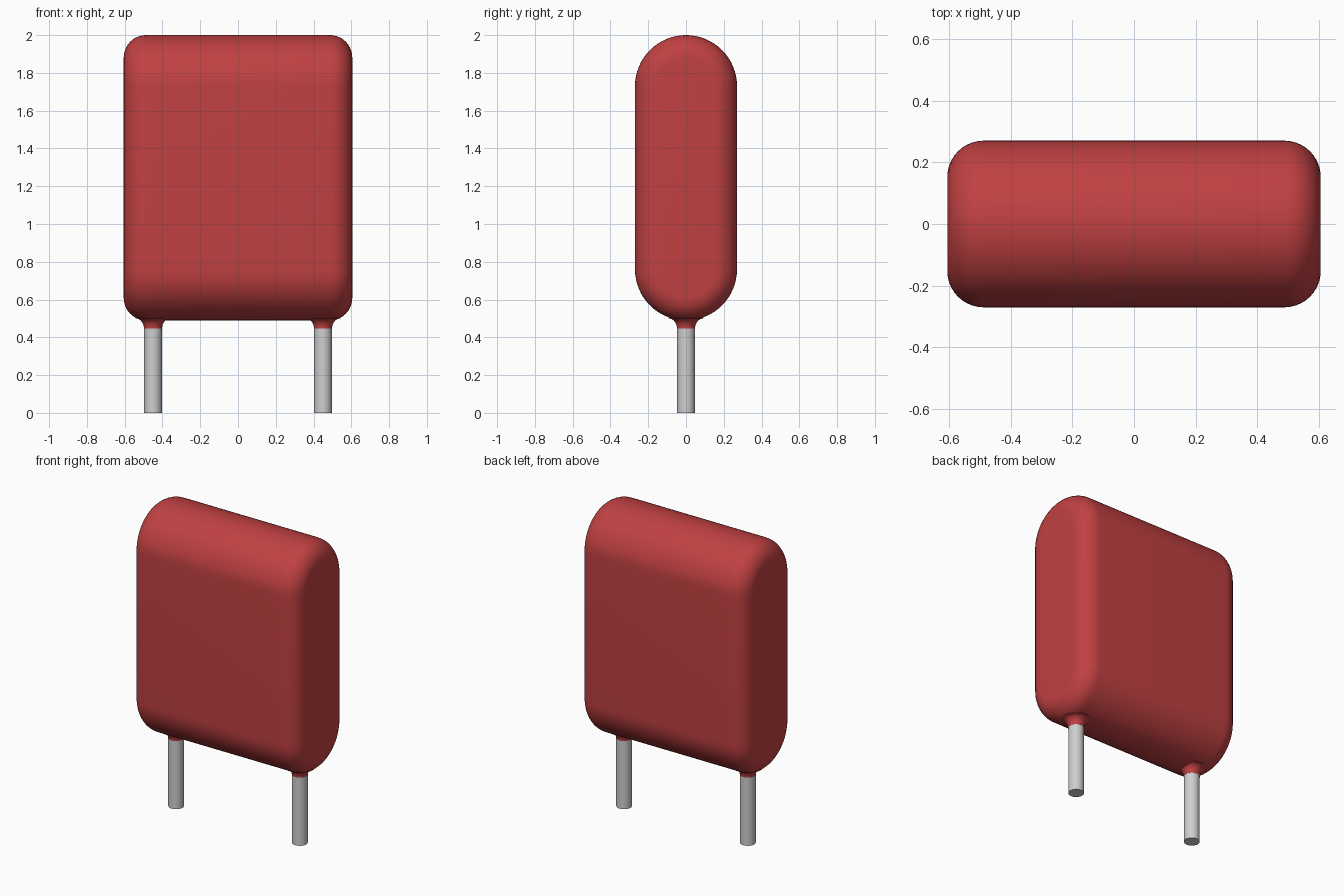
import bpy, bmesh
from math import sin, cos, pi, radians

cube = bpy.data.objects.get("Cube")
if cube:
    bpy.data.objects.remove(cube, do_unlink=True)


def material(name, rgb):
    m = bpy.data.materials.new(name)
    m.use_nodes = True
    m.diffuse_color = (*rgb, 1)
    m.node_tree.nodes["Principled BSDF"].inputs["Base Color"].default_value = (*rgb, 1)
    return m


RED = material("red coating", (0.53, 0.052, 0.055))
METAL = material("tinned metal", (0.62, 0.62, 0.62))


def loft(name, rings, mat):
    """Skin a list of equal-length closed rings and cap both ends."""
    bm = bmesh.new()
    loops = [[bm.verts.new(p) for p in ring] for ring in rings]
    for a, b in zip(loops, loops[1:]):
        for i in range(len(a)):
            j = (i + 1) % len(a)
            bm.faces.new((a[i], a[j], b[j], b[i]))
    bm.faces.new(loops[0])
    bm.faces.new(loops[-1])
    bmesh.ops.recalc_face_normals(bm, faces=bm.faces)
    mesh = bpy.data.meshes.new(name)
    bm.to_mesh(mesh)
    bm.free()
    mesh.materials.append(mat)
    obj = bpy.data.objects.new(name, mesh)
    bpy.context.collection.objects.link(obj)
    bpy.ops.object.select_all(action="DESELECT")
    obj.select_set(True)
    bpy.context.view_layer.objects.active = obj
    bpy.ops.object.shade_smooth_by_angle(angle=radians(35))
    return obj


# Body: a stadium section swept along x, with rounded end edges
HALF_X, RADIUS, FILLET = 0.605, 0.27, 0.118
Z_LOW, Z_HIGH = 0.76, 1.73
ARC = 32


def stadium(x, r):
    top = [(x, r * cos(pi * i / ARC), Z_HIGH + r * sin(pi * i / ARC)) for i in range(ARC + 1)]
    low = [(x, -r * cos(pi * i / ARC), Z_LOW - r * sin(pi * i / ARC)) for i in range(ARC + 1)]
    return top + low


STEPS = 10
edge = [(HALF_X - FILLET * (1 - sin(t)), RADIUS - FILLET * (1 - cos(t)))
        for t in (pi / 2 * i / STEPS for i in range(STEPS + 1))]
rings = [stadium(-x, r) for x, r in reversed(edge)] + [stadium(x, r) for x, r in edge]
loft("capacitor_body", rings, RED)


# Wire leads and the flared coating collars around them
def lathe(name, x, profile, mat, sides=32):
    rings = [[(x + r * cos(2 * pi * i / sides), r * sin(2 * pi * i / sides), z)
              for i in range(sides)] for r, z in profile]
    return loft(name, rings, mat)


LEAD_R, FLARE = 0.047, 0.045
flare = [(LEAD_R + 0.001 + FLARE * (1 - cos(t)), 0.448 + 0.052 * sin(t))
         for t in (pi / 2 * i / 8 for i in range(9))]
for side, x in (("left", 0.45), ("right", -0.45)):
    lathe(side + "_lead", x, [(LEAD_R, 0), (LEAD_R, 0.55)], METAL)
    lathe(side + "_collar", x, flare + [(FLARE, 0.56)], RED)
